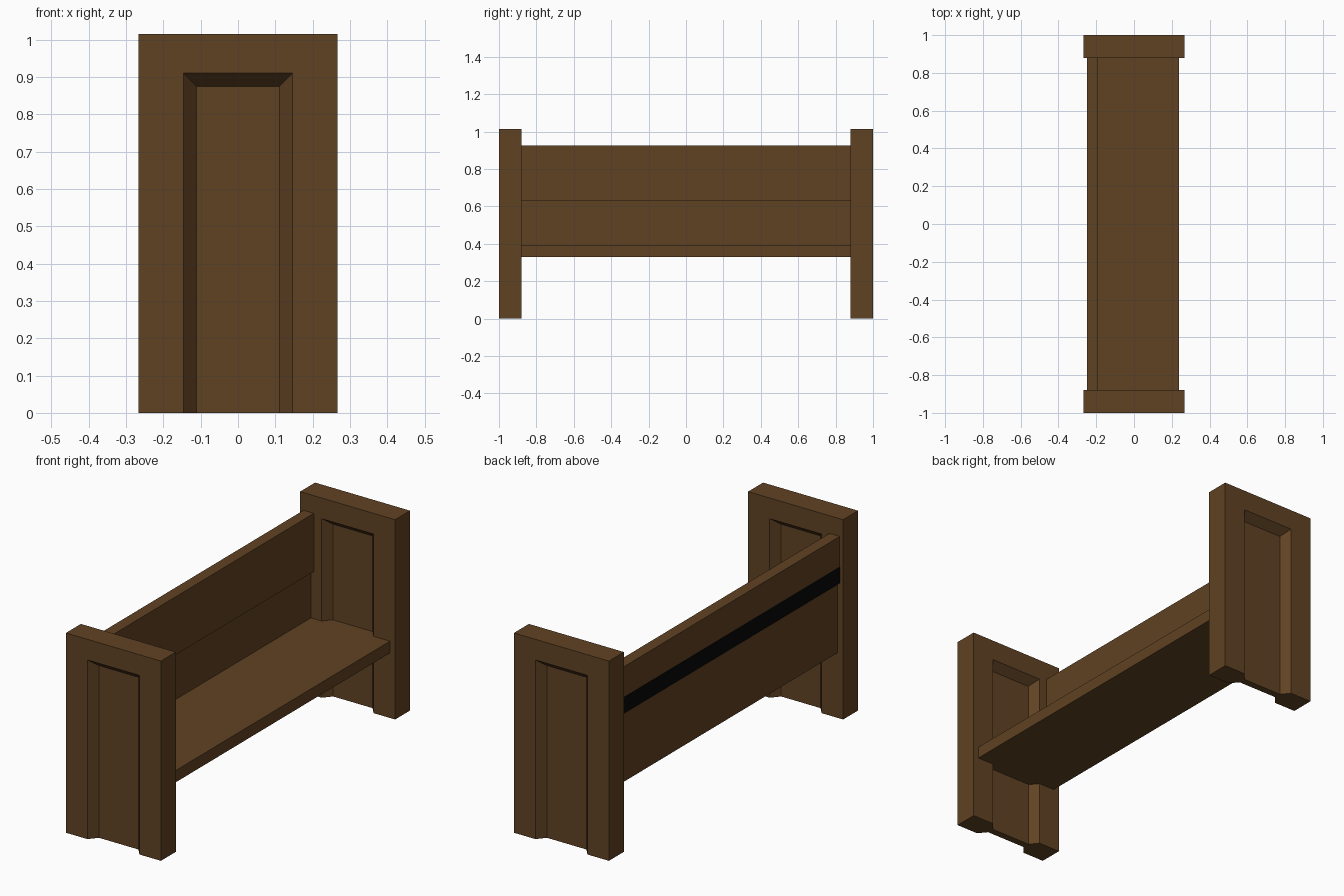
import bpy, bmesh

if "Cube" in bpy.data.objects:
    bpy.data.objects.remove(bpy.data.objects["Cube"])


def material(name, rgb):
    m = bpy.data.materials.new(name)
    m.diffuse_color = (*rgb, 1)
    m.use_nodes = True
    m.node_tree.nodes["Principled BSDF"].inputs["Base Color"].default_value = m.diffuse_color
    return m


WOOD = material("brown wood", (0.117, 0.054, 0.017))
BLACK = material("black strip", (0.002, 0.002, 0.002))


def finish(name, bm, mat):
    bmesh.ops.recalc_face_normals(bm, faces=bm.faces)
    mesh = bpy.data.meshes.new(name)
    bm.to_mesh(mesh)
    bm.free()
    mesh.materials.append(mat)
    obj = bpy.data.objects.new(name, mesh)
    bpy.context.collection.objects.link(obj)
    return obj


def board(name, profile, half_len, mat):
    """Extrude an xz cross-section along y."""
    bm = bmesh.new()
    face = bm.faces.new([bm.verts.new((x, -half_len, z)) for x, z in profile])
    res = bmesh.ops.extrude_face_region(bm, geom=[face])
    verts = [v for v in res["geom"] if isinstance(v, bmesh.types.BMVert)]
    bmesh.ops.translate(bm, verts=verts, vec=(0, 2 * half_len, 0))
    return finish(name, bm, mat)


def rect(x0, x1, z0, z1):
    return [(x0, z0), (x0, z1), (x1, z1), (x1, z0)]


def end_panel(name, y_mid):
    """Slab with a bevelled recess, open at the bottom, on both faces."""
    # half width, top height, distance from the slab's mid plane
    rings = [(0.267, 1.015, 0.06), (0.146, 0.91, 0.06), (0.111, 0.875, 0.018)]
    bm = bmesh.new()
    sides = []
    for s in (-1, 1):
        loops = [[bm.verts.new((x, y_mid + s * d, z)) for x, z in rect(-w, w, 0, h)]
                 for w, h, d in rings]
        for a, b in zip(loops, loops[1:]):
            for i in range(3):
                bm.faces.new((a[i], a[i + 1], b[i + 1], b[i]))
        bm.faces.new(loops[2])
        sides.append(loops)
    f, b = sides
    # outer edges
    for i in range(3):
        bm.faces.new((f[0][i], f[0][i + 1], b[0][i + 1], b[0][i]))
    # underside: two feet and the thin centre
    for i in (0, 3):
        bm.faces.new((f[0][i], f[1][i], f[2][i], b[2][i], b[1][i], b[0][i]))
    bm.faces.new((f[2][0], f[2][3], b[2][3], b[2][0]))
    return finish(name, bm, WOOD)


# Ends
end_panel("front_end_panel", -0.94)
end_panel("back_end_panel", 0.94)

# Seat runs into the recesses of the ends
board("seat", rect(-0.232, 0.238, 0.33, 0.39), 0.92, WOOD)

# Backrest: thin lower board and thicker top rail
board("lower_backrest", rect(-0.235, -0.206, 0.33, 0.72), 0.90, WOOD)
board("top_rail", [(-0.248, 0.69), (-0.248, 0.925), (-0.19, 0.925), (-0.19, 0.63)], 0.89, WOOD)

# Dark strip along the rear of the rail
board("rear_strip", rect(-0.25, -0.247, 0.69, 0.77), 0.88, BLACK)
